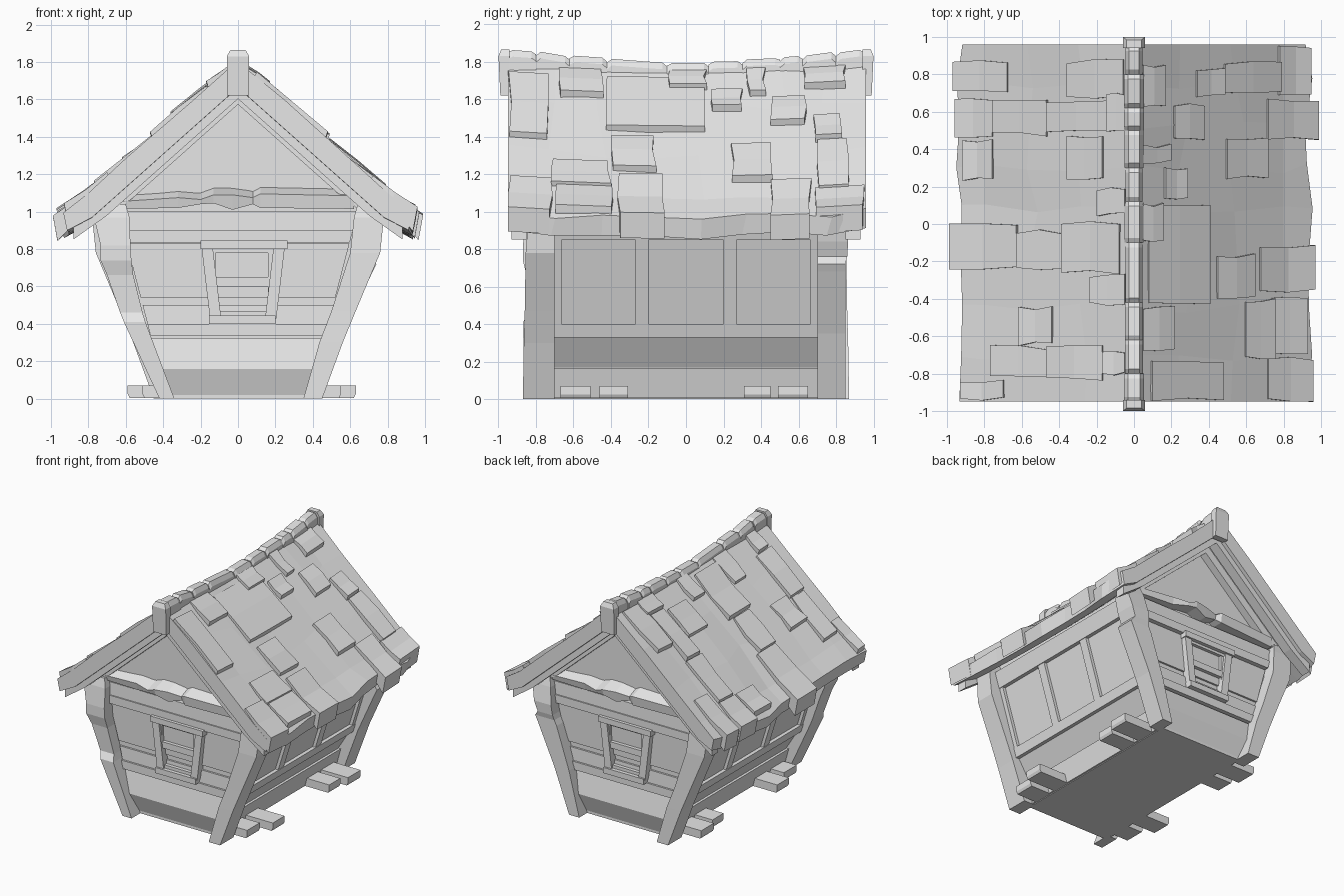
import bpy, bmesh, random

random.seed(4)
if "Cube" in bpy.data.objects:
    bpy.data.objects.remove(bpy.data.objects["Cube"], do_unlink=True)

GREY = (0.8, 0.8, 0.8, 1)
mat = bpy.data.materials.new("plain_grey")
mat.use_nodes = True
mat.diffuse_color = GREY
mat.node_tree.nodes["Principled BSDF"].inputs["Base Color"].default_value = GREY


def loft(name, rings):
    """Skin equal-sized rings of points and cap both ends."""
    bm = bmesh.new()
    rows = [[bm.verts.new(p) for p in ring] for ring in rings]
    n = len(rows[0])
    for a, b in zip(rows, rows[1:]):
        for i in range(n):
            j = (i + 1) % n
            bm.faces.new((a[i], a[j], b[j], b[i]))
    bm.faces.new(rows[0])
    bm.faces.new(rows[-1])
    bmesh.ops.recalc_face_normals(bm, faces=bm.faces)
    me = bpy.data.meshes.new(name)
    bm.to_mesh(me)
    bm.free()
    me.materials.append(mat)
    ob = bpy.data.objects.new(name, me)
    bpy.context.collection.objects.link(ob)


def rect(x0, x1, y0, y1, z):
    return [(x0, y0, z), (x1, y0, z), (x1, y1, z), (x0, y1, z)]


def jit(a):
    return random.uniform(-a, a)


# House core: flared walls with a gable, extruded front to back
half = [(.36, 0), (.4, .17), (.5, .33), (.52, .4), (.66, .85), (.68, 1.04)]
outline = half + [(0, 1.64)] + [(-x, z) for x, z in reversed(half)]
loft("house_core", [[(x, y, z) for x, z in outline] for y in (-.75, .75)])


def wall_x(z):
    return .52 + (z - .4) * .31


# Side wall rails, uprights and sloping sill boards
for s, side in ((1, "left"), (-1, "right")):
    for z0, z1 in ((.33, .4), (.85, .97)):
        loft(f"{side}_wall_rail", [rect(s * (wall_x(z) - .05), s * (wall_x(z) + .03), -.74, .74, z)
                                   for z in (z0, z1)])
    for y in (-.7, -.235, .235, .7):
        loft(f"{side}_wall_upright", [rect(s * (wall_x(z) - .05), s * (wall_x(z) + .025), y - .035, y + .035, z)
                                      for z in (.38, .87)])
    loft(f"{side}_sill_board", [rect(s * .3, s * x, -.72, .72, z) for x, z in ((.375, .005), (.42, .165))])

# Corner posts: z, inner x, outer x, outer y
straight = [(0, .35, .45, .87), (.3, .435, .56, .865), (.47, .5, .63, .86), (.78, .6, .76, .855),
            (.97, .62, .78, .84), (1.04, .64, .74, .82)]
kinked = [(0, .34, .42, .86), (.41, .495, .61, .87), (.46, .51, .63, .84), (.66, .56, .7, .85),
          (.74, .57, .735, .87), (.82, .575, .735, .87), (.97, .58, .77, .85), (1.04, .6, .74, .83)]
stepped = [(0, .35, .44, .85), (.35, .44, .57, .85), (.68, .55, .72, .85), (.72, .57, .74, .85),
           (.76, .58, .71, .86), (.84, .59, .74, .865), (.97, .61, .77, .84), (1.04, .63, .74, .82)]
for s, t, name, shape in ((1, -1, "front_left", straight), (-1, -1, "front_right", kinked),
                          (1, 1, "back_left", stepped), (-1, 1, "back_right", straight)):
    loft(name + "_post", [rect(s * a, s * b, t * .7, t * y, z) for z, a, b, y in shape])

# Gable end boards: z range, depth at bottom and top
boards = [(.02, .16, .75, .80), (.16, .325, .80, .765), (.335, .4, .785, .785), (.4, .5, .77, .765),
          (.54, .83, .765, .77), (.835, .9, .80, .80), (.9, 1.0, .79, .785)]
for t, end in ((-1, "front"), (1, "back")):
    for z0, z1, d0, d1 in boards:
        loft(end + "_wall_board", [rect(-.38 - .26 * z, .38 + .26 * z, t * .7, t * d, z)
                                   for z, d in ((z0, d0), (z1, d1))])
    # Crooked cross beam under the gable
    beam = [(-.62, 1.015, 1.1, .81), (-.32, 1.02, 1.12, .83), (-.2, 1.04, 1.11, .86), (-.13, 1.045, 1.135, .87),
            (-.03, 1.01, 1.135, .85), (.08, 1.04, 1.12, .83), (.12, 1.02, 1.14, .85), (.62, 1.015, 1.13, .82)]
    loft(end + "_cross_beam", [[(-t * x, t * .72, a), (-t * x, t * (d - .01), a), (-t * x, t * d, b - .045),
                                (-t * x, t * .72, b)] for x, a, b, d in beam])

    # Window with splayed jambs, lintel, sill and inner sash
    def bar(name, x0, x1, z0, z1, depth, splay=0):
        loft(f"{end}_window_{name}", [rect(-t * (x0 - splay), -t * (x1 - splay), t * .74, t * depth, z0),
                                      rect(-t * x0, -t * x1, t * .74, t * depth, z1)])
    bar("jamb", -.195, -.135, .43, .81, .81, -.045)
    bar("jamb", .19, .25, .43, .81, .81, .045)
    bar("lintel", -.2, .265, .8, .845, .825)
    bar("sill", -.155, .2, .4, .445, .825)
    for z0, z1 in ((.445, .47), (.6, .65), (.78, .805)):
        bar("sash_rail", -.15, .19, z0, z1, .795)
    for x in (-.135, .175):
        bar("sash_stile", x - .015, x + .015, .445, .805, .79)

# Foundation planks poking out at both sides, with chamfered ends
for s, side in ((1, "left"), (-1, "right")):
    for y0, y1, reach in ((-.67, -.51, .54), (-.46, -.31, .62), (.31, .45, .58), (.49, .65, .62)):
        r = reach - (.04 if s < 0 else 0)
        loft(side + "_foundation_plank", [rect(s * .25, s * x, y0, y1, z) for x, z in
                                          ((r, .005), (r + .01, .025), (r + .01, .07))])


def top(x, y):
    """Height of the sagging roof surface with a flared eave."""
    return 1.815 - .035 * (1 - y * y) - .89 * min(x, .8) - .75 * max(x - .8, 0)


# Roof slabs with near-vertical eave edges
for s, side in ((1, "left"), (-1, "right")):
    rings = []
    for y in (-.95, -.72, -.45, -.2, .08, .3, .52, .75, .96):
        xs = (.025, .27 + jit(.04), .55 + jit(.04), .8, .935 + jit(.02))
        up = [(s * x, y + jit(.03) * (abs(y) < .9), top(x, y) + jit(.01)) for x in xs]
        low = [(s * (x - .02), y, top(x, y) - .1 - .03 * (x < .9)) for x in reversed(xs)]
        rings.append(up + low)
    loft(side + "_roof_slab", rings)

    # Rafters framing each gable, cut square at the eave
    for t in (-1, 1):
        for name, y0, y1, drop, end in (("outer_rafter", .85, .93, .205, .88), ("inner_rafter", .74, .81, .235, .7)):
            loft(f"{side}_{name}", [[(s * x, t * y, top(x, .9) - d) for y, d in
                                     ((y0, .08), (y1, .08), (y1, low), (y0, low))]
                                    for x, low in ((0, drop), (.8 * end, drop), (end, drop - .02))])

# Raised shingles: upper x, lower x, y range
shingles = {
    1: [(.05, .17, .63, .85), (.34, .49, .68, .83), (.49, .79, .7, .86), (.22, .38, .46, .64),
        (.72, .99, .46, .66), (.05, .2, .33, .42), (.17, .29, .13, .29), (.5, .72, .25, .45),
        (.05, .16, -.09, .1), (.08, .41, -.42, .1), (.45, .65, -.4, -.17), (.68, .97, -.36, -.12),
        (.05, .22, -.67, -.45), (.6, .76, -.71, -.41), (.74, .93, -.7, -.4), (.72, .96, -.94, -.72),
        (.1, .48, -.94, -.73), (.78, .95, .7, .94)],
    -1: [(.68, .97, .7, .87), (.76, .96, .46, .66), (.47, .76, .48, .66), (.15, .47, .49, .65),
         (.05, .15, .5, .7), (.06, .36, .68, .87), (.76, .92, .24, .45), (.17, .36, .24, .46),
         (.05, .2, .05, .19), (.63, .99, -.24, 0), (.39, .63, -.24, -.04), (.08, .39, -.26, .01),
         (.05, .24, -.43, -.28), (.44, .62, -.64, -.45), (.47, .77, -.81, -.66), (.17, .47, -.83, -.66),
         (.05, .17, -.8, -.68), (.7, .93, -.935, -.84)]}
for s, side in ((1, "left"), (-1, "right")):
    for x0, x1, y0, y1 in shingles[s]:
        flush = .02 if y1 - y0 > .4 else 0
        rings = []
        for k in (0, .5, 1):
            x = x0 + (x1 - x0) * k
            lift = .022 + .025 * k + jit(.006) - flush * (1 - k)
            a, b = y0 + jit(.012), y1 + jit(.012)
            under = .085 if x > .9 else .03
            rings.append([(s * x, a, top(x, a) + lift), (s * x, b, top(x, b) + lift),
                          (s * (x - .025), b, top(x, b) - under), (s * (x - .025), a, top(x, a) - under)])
        loft(side + "_shingle", rings)


def ridge(y):
    return 1.792 + .08 * abs(y) ** 1.5


# Ridge caps of uneven length, with drop blocks at both ends
cuts = [-.95, -.8, -.62, -.42, -.1, .12, .3, .5, .62, .8, .95]
for y0, y1 in zip(cuts, cuts[1:]):
    w, m = .052 + jit(.006), .025
    rings = []
    for y, d in ((y0, .016), (y0 + m, 0), (y1 - m, 0), (y1, .016)):
        z = ridge(y) - d + jit(.006)
        rings.append([(-w, y, 1.66), (-w, y, z - .035), (-w * .6, y, z), (w * .6, y, z),
                      (w, y, z - .035), (w, y, 1.66)])
    loft("ridge_cap", rings)
for t, end in ((-1, "front"), (1, "back")):
    loft(end + "_ridge_block", [rect(-w, w, t * .94, t * y, z) for w, y, z in
                                ((.058, .99, 1.62), (.06, 1.0, 1.83), (.04, .985, 1.865))])
